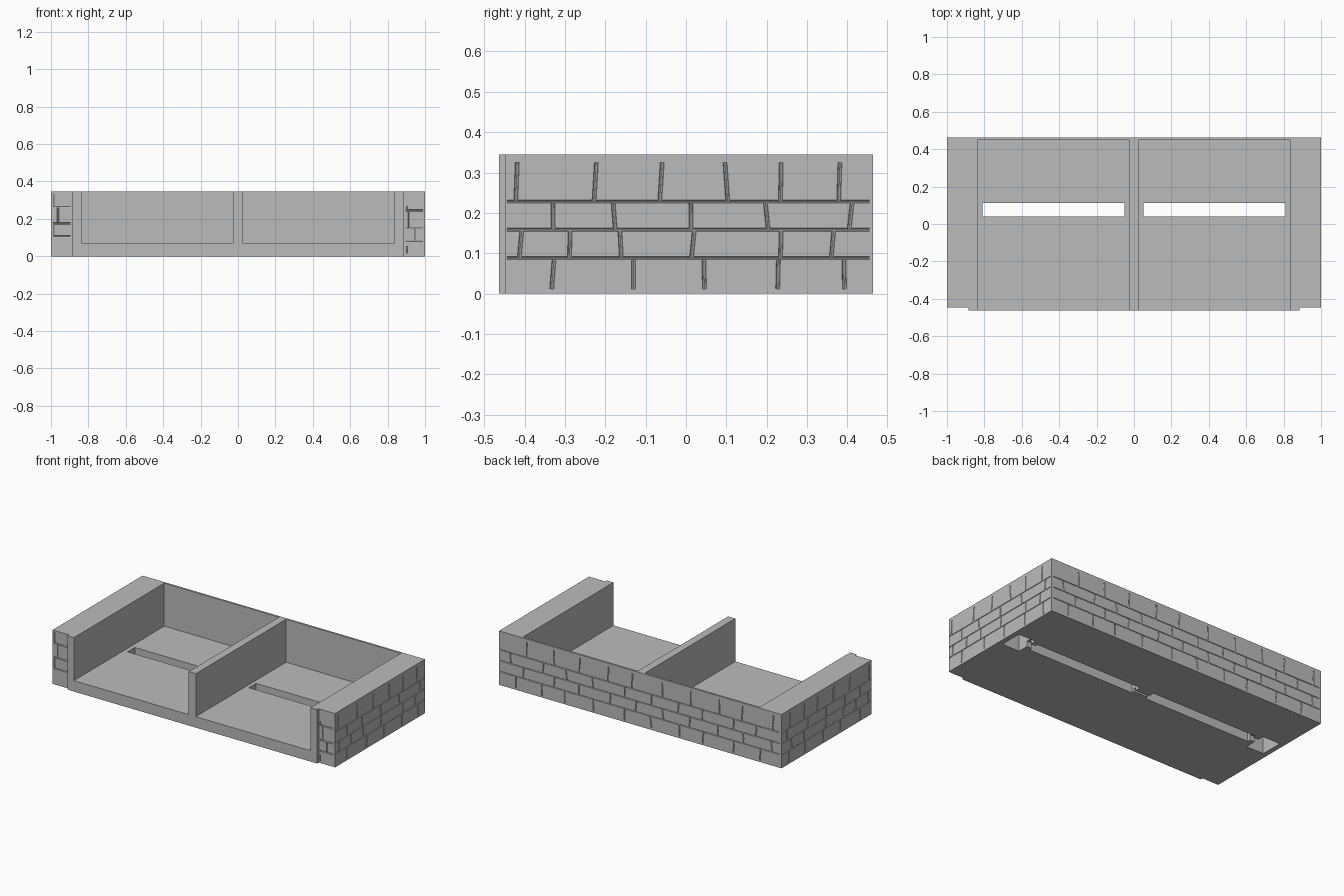
import bpy, bmesh, random
from mathutils import Vector, Matrix

old = bpy.data.objects.get("Cube")
if old:
    bpy.data.objects.remove(old, do_unlink=True)

stone = bpy.data.materials.new("stone_grey")
stone.use_nodes = True
GREY = (0.5, 0.5, 0.5, 1)
stone.diffuse_color = GREY
stone.node_tree.nodes["Principled BSDF"].inputs["Base Color"].default_value = GREY

BACK, NOTCH, FRONT, TOP = 0.463, -0.447, -0.463, 0.345


def make_object(name, bm):
    bmesh.ops.recalc_face_normals(bm, faces=bm.faces)
    mesh = bpy.data.meshes.new(name)
    bm.to_mesh(mesh)
    bm.free()
    mesh.materials.append(stone)
    obj = bpy.data.objects.new(name, mesh)
    bpy.context.collection.objects.link(obj)
    return obj


def add_box(bm, x, y, z):
    size = Matrix.Diagonal((x[1] - x[0], y[1] - y[0], z[1] - z[0], 1))
    mid = Matrix.Translation((sum(x) / 2, sum(y) / 2, sum(z) / 2))
    bmesh.ops.create_cube(bm, size=1, matrix=mid @ size)


def add_groove(bm, a, b, radius=0.005):
    a, b = Vector(a), Vector(b)
    spin = (b - a).to_track_quat('Z', 'Y').to_matrix().to_4x4()
    bmesh.ops.create_cone(bm, cap_ends=True, segments=8, radius1=radius, radius2=radius,
                          depth=(b - a).length, matrix=Matrix.Translation((a + b) / 2) @ spin)


def cut(target, cutter):
    mod = target.modifiers.new(cutter.name, 'BOOLEAN')
    mod.operation, mod.solver, mod.use_self = 'DIFFERENCE', 'EXACT', True
    mod.object = cutter
    cutter.hide_render = True
    cutter.hide_viewport = True
    cutter.display_type = 'WIRE'


# Solid block with stepped front corners
bm = bmesh.new()
half = [(0.885, FRONT), (0.885, NOTCH), (1, NOTCH), (1, BACK)]
outline = half + [(-x, y) for x, y in reversed(half)]
base = bm.faces.new([bm.verts.new((x, y, 0)) for x, y in outline])
top = bmesh.ops.extrude_face_region(bm, geom=[base])["geom"]
bmesh.ops.translate(bm, vec=(0, 0, TOP), verts=[v for v in top if isinstance(v, bmesh.types.BMVert)])
tray = make_object("brick_tray", bm)

# Two open bays, floor slots and wiring pockets underneath
bays, slots = bmesh.new(), bmesh.new()
for s in (-1, 1):
    def span(a, b):
        return sorted((s * a, s * b))
    add_box(bays, span(0.025, 0.838), (-0.6, 0.45), (0.07, 0.5))
    add_box(slots, span(0.05, 0.81), (0.04, 0.113), (-0.1, 0.2))
    add_box(slots, span(0.845, 0.968), (-0.01, 0.135), (-0.1, 0.25))
    add_box(slots, span(0.8, 0.85), (0.06, 0.095), (-0.1, 0.035))
add_box(slots, (-0.06, 0.06), (0.06, 0.075), (-0.1, 0.02))
cut(tray, make_object("bay_cutter", bays))
cut(tray, make_object("slot_cutter", slots))

# Mortar joints
joints = bmesh.new()
courses = [(0.23, 0.325), (0.16, 0.225), (0.09, 0.155), (0.012, 0.083)]
side_rows = [
    [-0.42, -0.225, -0.062, 0.1, 0.235, 0.38],
    [-0.33, -0.178, 0.012, 0.2, 0.408],
    [-0.41, -0.288, -0.162, 0.017, 0.235, 0.363],
    [-0.33, -0.13, 0.045, 0.228, 0.392],
]
random.seed(4)
for s in (-1, 1):
    for (low, high), row in zip(courses, side_rows):
        for y in row:
            lean = random.uniform(-0.004, 0.004)
            add_groove(joints, (s, y - lean, low), (s, y + lean, high))
    for low, high in courses[:3]:
        add_groove(joints, (s, -0.443, low - 0.002), (s, 0.455, low - 0.002), 0.004)

for i, (low, high) in enumerate(courses):
    for k in range(10):
        x = -0.93 + 0.193 * k + 0.09 * (i % 2) + random.uniform(-0.02, 0.02)
        lean = random.uniform(-0.004, 0.004)
        add_groove(joints, (x - lean, BACK, low), (x + lean, BACK, high))
    if i < 3:
        add_groove(joints, (-0.985, BACK, low - 0.002), (0.985, BACK, low - 0.002), 0.004)

# Joints on the two front corner faces: course heights, then uprights
fronts = [
    (-1, (0.265, 0.175, 0.105), [(0.985, 0.268, 0.335), (0.962, 0.18, 0.262), (0.985, 0.108, 0.172)]),
    (1, (0.245, 0.15, 0.08), [(0.9, 0.248, 0.27), (0.915, 0.153, 0.242),
                              (0.945, 0.083, 0.148), (0.9, 0.015, 0.055)]),
]
for s, heights, uprights in fronts:
    for z in heights:
        add_groove(joints, (s * 0.895, NOTCH, z), (s * 0.988, NOTCH, z))
    for x, low, high in uprights:
        add_groove(joints, (s * x, NOTCH, low), (s * x, NOTCH, high))
cut(tray, make_object("joint_cutter", joints))
